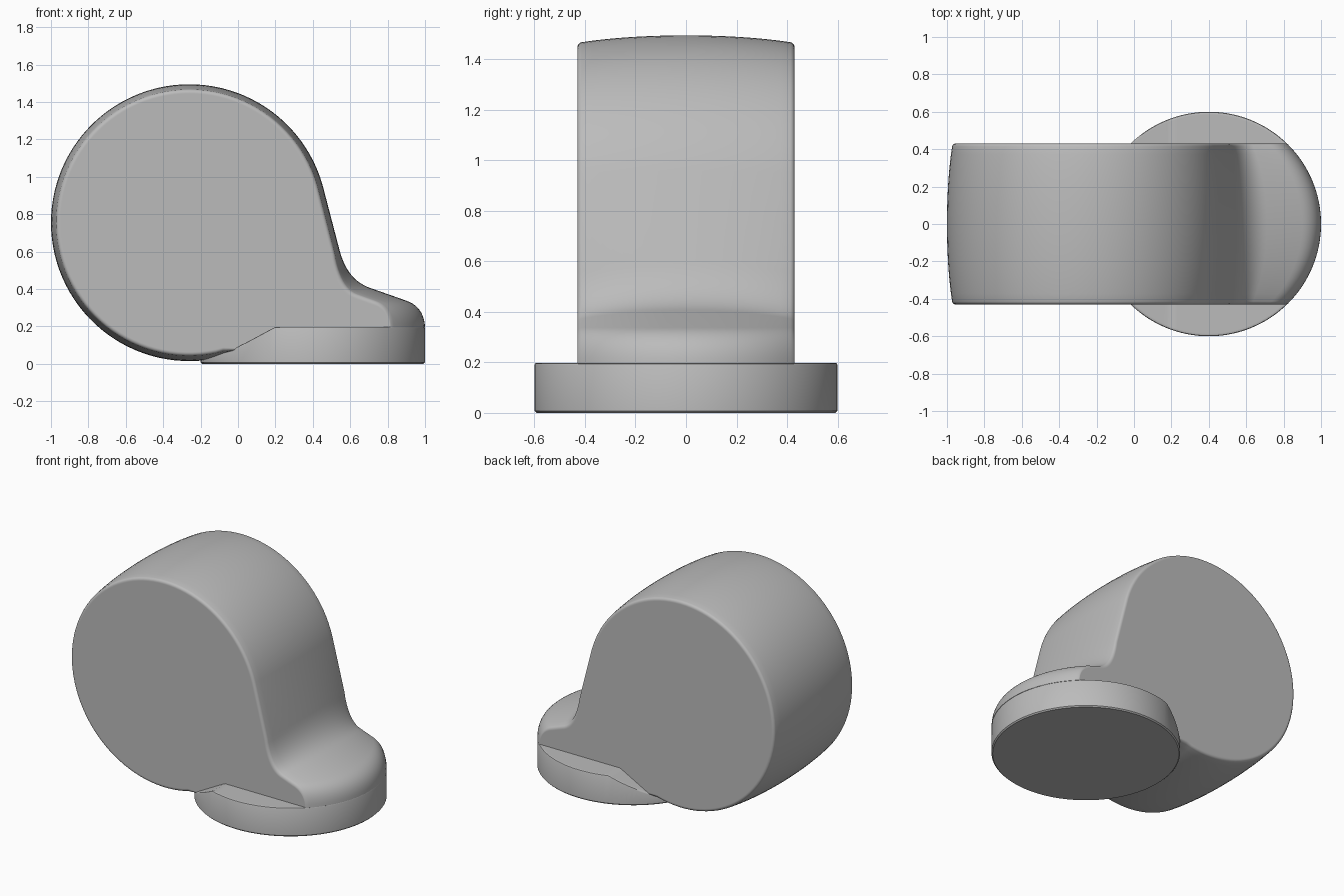
import bpy, bmesh, math
from mathutils import Vector

if "Cube" in bpy.data.objects:
    bpy.data.objects.remove(bpy.data.objects["Cube"])

grey = bpy.data.materials.new("plain grey")
grey.diffuse_color = (0.5, 0.5, 0.5, 1)
grey.use_nodes = True
grey.node_tree.nodes["Principled BSDF"].inputs["Base Color"].default_value = grey.diffuse_color

BASE_X, BASE_R = 0.4, 0.6
HALF_W, ROUND = 0.43, 0.016


def finish(name, bm):
    bmesh.ops.recalc_face_normals(bm, faces=bm.faces[:])
    mesh = bpy.data.meshes.new(name)
    bm.to_mesh(mesh)
    bm.free()
    obj = bpy.data.objects.new(name, mesh)
    bpy.context.collection.objects.link(obj)
    mesh.materials.append(grey)
    bpy.ops.object.select_all(action='DESELECT')
    obj.select_set(True)
    bpy.context.view_layer.objects.active = obj
    bpy.ops.object.shade_smooth_by_angle(angle=math.radians(35))
    return obj


def bezier(a, b, c, n):
    a, b, c = Vector(a), Vector(b), Vector(c)
    return [a * (1 - t) ** 2 + b * 2 * t * (1 - t) + c * t * t
            for t in (i / n for i in range(n + 1))]


def side_profile(y, inset):
    """Outline of the drum and toe at depth y, shrunk by inset."""
    end = BASE_X + math.sqrt(BASE_R ** 2 - y * y)
    t = (1 - end) / 0.182              # 0 in the middle, 1 at the sides
    r = 0.74 - 0.03 * t - inset
    cx, cz = -0.26, 0.755
    # drum, from under the base round the back to the front slope
    a0 = -math.acos((-0.08 - cx) / r)
    a1 = math.radians(16) - 2 * math.pi
    pts = [Vector((cx + r * math.cos(a), cz + r * math.sin(a)))
           for a in (a0 + (a1 - a0) * i / 80 for i in range(81))]
    # concave neck
    k = inset
    pts += bezier((0.545 - 0.03 * t - k, 0.60 - 0.01 * t),
                  (0.588 - 0.045 * t - k, 0.445 - 0.04 * t - k),
                  (0.71 - 0.08 * t - k * 0.3, 0.405 - 0.035 * t - k), 12)
    # rounded toe that follows the round base
    pts += bezier((0.90 - 0.18 * t - k * 0.3, 0.338 - k),
                  (end - 0.005 - k * 0.3, 0.305 - k * 0.5),
                  (end - k * 0.3, 0.195), 10)
    # closing edges hidden inside the base
    pts += [Vector((end - 0.1, 0.15)), Vector((0.6, 0.08)), Vector((0.1, 0.08))]
    return pts


# drum body: outlines lofted from side to side, with rounded rims
half = [((HALF_W - ROUND) * i / 10, 0.0) for i in range(11)]
half += [(HALF_W - ROUND + ROUND * math.sin(a), ROUND * (1 - math.cos(a)))
         for a in (math.pi / 2 * i / 4 for i in range(1, 5))]
half.append((HALF_W, ROUND + 0.004))
slices = [(-y, s) for y, s in reversed(half[1:])] + half
bm = bmesh.new()
rings = [[bm.verts.new((p.x, y, p.y)) for p in side_profile(y, s)]
         for y, s in slices]
for a, b in zip(rings, rings[1:]):
    for i in range(len(a)):
        j = (i + 1) % len(a)
        bm.faces.new((a[i], a[j], b[j], b[i]))
bm.faces.new(rings[0])
bm.faces.new(rings[-1])
finish("drum_body", bm)


# round base: top is level, then slopes down under the drum
def base_top(x):
    if x > 0.2:
        return 0.198
    if x > -0.02:
        return 0.08 + (x + 0.02) / 0.22 * 0.118
    return 0.025 + (x + 0.2) / 0.18 * 0.055


N = 128
bm = bmesh.new()
rings = []
for r, kind, drop in ((0.592, 0, 0), (0.6, 0, 0.008), (0.6, 1, 0.008),
                      (0.597, 1, 0.002), (0.59, 1, 0), (0.585, 1, 0)):
    ring = []
    for i in range(N):
        a = 2 * math.pi * i / N
        x, y = BASE_X + r * math.cos(a), r * math.sin(a)
        ring.append(bm.verts.new((x, y, base_top(x) - drop if kind else drop)))
    rings.append(ring)
for a, b in zip(rings, rings[1:]):
    for i in range(N):
        j = (i + 1) % N
        bm.faces.new((a[i], a[j], b[j], b[i]))
bm.faces.new(rings[0])
top = rings[-1]
for i in range(N // 2):                # strips across the top
    quad = [top[i], top[i + 1], top[-i - 1], top[-i % N]]
    bm.faces.new(list(dict.fromkeys(quad)))
finish("round_base", bm)
